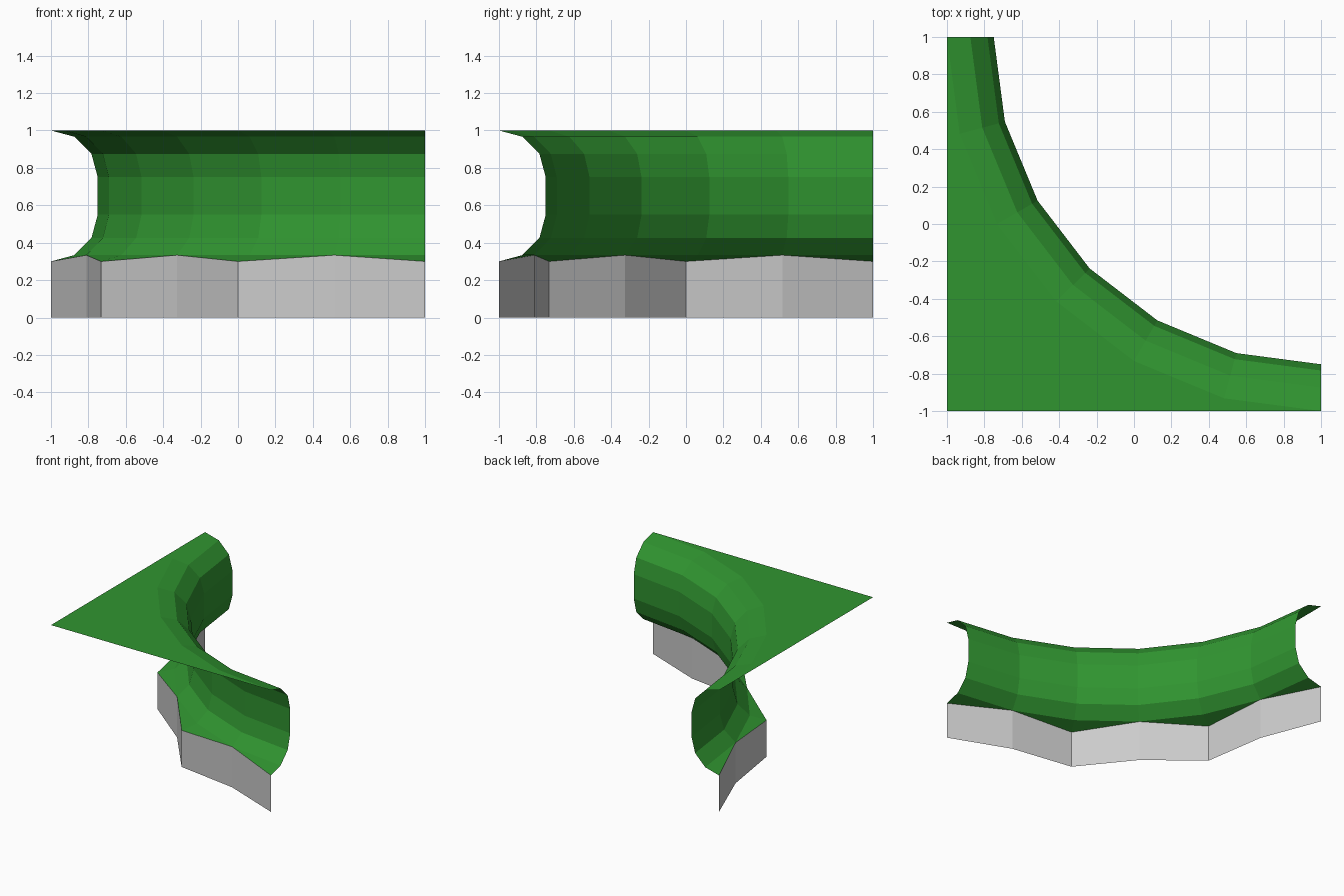
import bpy, bmesh
from math import sin, cos, radians

if "Cube" in bpy.data.objects:
    bpy.data.objects.remove(bpy.data.objects["Cube"])

STEPS = 6          # segments around the quarter bend
BEND = 2.0         # bend radius around the corner (1, 1)
R = 0.25           # rounding radius of the cliff lip


def pt(k, r, z):
    a = radians(90 * k / STEPS)
    return (1 - r * cos(a), 1 - r * sin(a), z)


def arc(angles, cz):
    return [(BEND - R * sin(radians(a)), cz + R * cos(radians(a))) for a in angles]


def finish(bm, name, color=None):
    bmesh.ops.remove_doubles(bm, verts=bm.verts, dist=1e-5)
    mesh = bpy.data.meshes.new(name)
    bm.to_mesh(mesh)
    bm.free()
    obj = bpy.data.objects.new(name, mesh)
    bpy.context.collection.objects.link(obj)
    if color:
        mat = bpy.data.materials.new(name + "_green")
        mat.diffuse_color = color
        mat.use_nodes = True
        mat.node_tree.nodes["Principled BSDF"].inputs["Base Color"].default_value = mat.diffuse_color
        mesh.materials.append(mat)
    return obj


def face(bm, *coords):
    bm.faces.new([bm.verts.new(c) for c in coords])


# Cliff cross-section (radius, height): rounded top, straight face, rounded foot
profile = arc((0, 30, 60, 90), 0.75) + arc((90, 120, 150), 0.55)
notch = profile[-1]        # foot ring, shortened at every odd step
toe = (BEND, 0.30)         # toe, reached at every even step


def foot(k):
    return pt(k, *(notch if k % 2 else toe))


# Grass: flat top, curved cliff and the pointed foot tongues
bm = bmesh.new()
for k in range(STEPS):
    face(bm, (-1, -1, 1), pt(k + 1, *profile[0]), pt(k, *profile[0]))
    for a, b in zip(profile, profile[1:]):
        face(bm, pt(k, *a), pt(k + 1, *a), pt(k + 1, *b), pt(k, *b))
    even = k + k % 2
    face(bm, pt(k, *notch), pt(k + 1, *notch), pt(even, *toe))
finish(bm, "grass_cliff", (0.03, 0.30, 0.03, 1))

# Rock: zigzag wall from the foot down to the ground
bm = bmesh.new()
for k in range(STEPS):
    a, b = foot(k), foot(k + 1)
    face(bm, a, b, (b[0], b[1], 0), (a[0], a[1], 0))
finish(bm, "rock_base")
